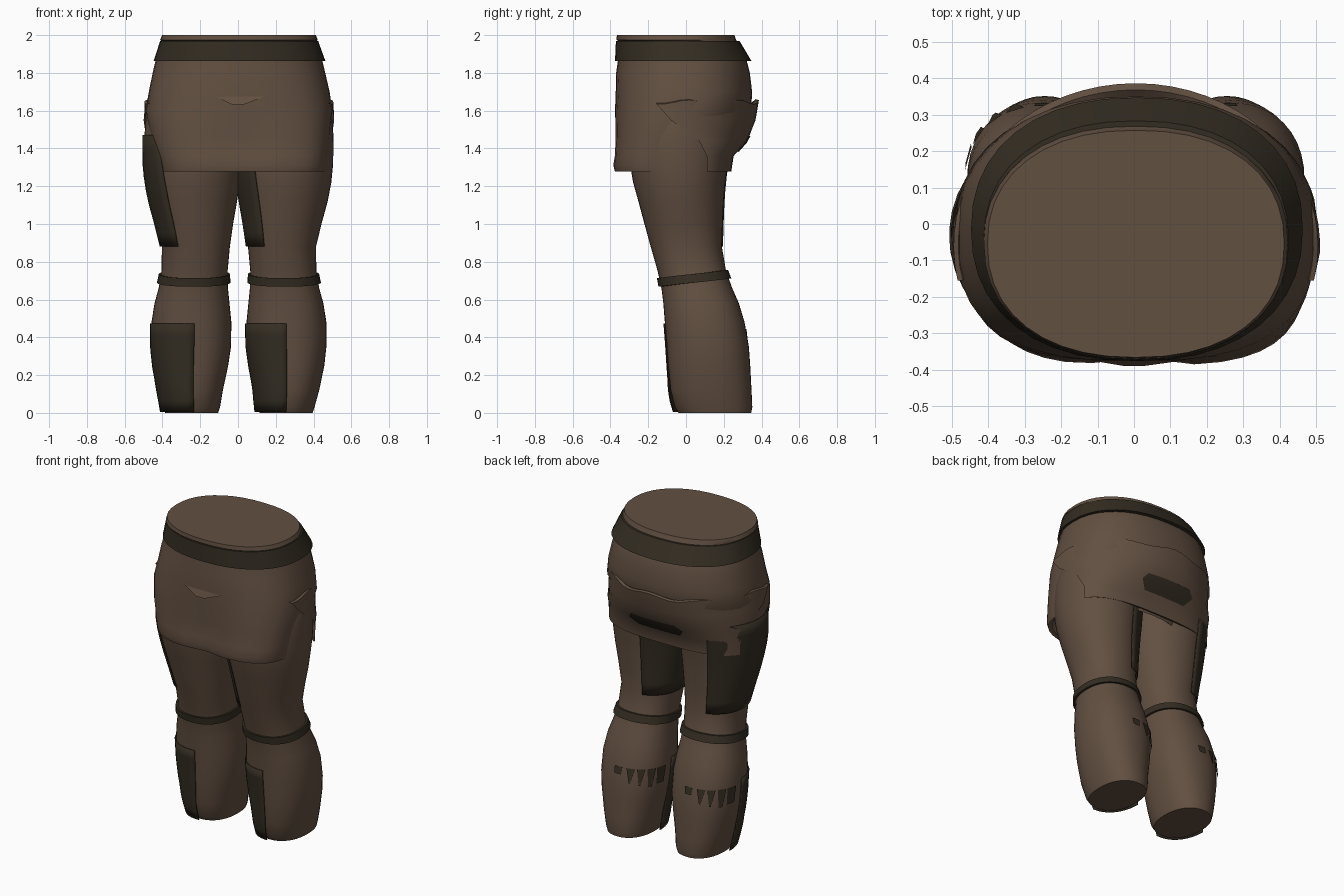
import bpy, bmesh, math

if "Cube" in bpy.data.objects:
    bpy.data.objects.remove(bpy.data.objects["Cube"])

def material(name, rgb):
    m = bpy.data.materials.new(name)
    m.diffuse_color = (*rgb, 1)
    m.use_nodes = True
    m.node_tree.nodes["Principled BSDF"].inputs["Base Color"].default_value = m.diffuse_color
    return m

BROWN = material("brown cloth", (0.122, 0.079, 0.053))
DARK = material("dark leather", (0.034, 0.026, 0.016))

def finish(name, bm, mat, angle=40):
    me = bpy.data.meshes.new(name)
    bm.to_mesh(me)
    bm.free()
    me.materials.append(mat)
    ob = bpy.data.objects.new(name, me)
    bpy.context.collection.objects.link(ob)
    bpy.ops.object.select_all(action='DESELECT')
    ob.select_set(True)
    bpy.context.view_layer.objects.active = ob
    bpy.ops.object.shade_smooth_by_angle(angle=math.radians(angle))
    return ob

def make(name, rows, mat, closed=True, cap_low=False, cap_top=False):
    """Skin a list of point rows into a smooth surface."""
    bm = bmesh.new()
    vr = [[bm.verts.new(p) for p in r] for r in rows]
    n = len(vr[0])
    for a, b in zip(vr, vr[1:]):
        for i in range(n if closed else n - 1):
            j = (i + 1) % n
            bm.faces.new((a[i], a[j], b[j], b[i]))
    if cap_low:
        bm.faces.new(vr[0][::-1])
    if cap_top:
        bm.faces.new(vr[-1])
    return finish(name, bm, mat)

def oval(x0, x1, y0, y1, deg, p=2.25, off=0.0):
    """Point on a rounded oval filling the given x and y extents."""
    c, s = math.cos(math.radians(deg)), math.sin(math.radians(deg))
    f = lambda v: math.copysign(abs(v) ** (2 / p), v)
    return ((x0 + x1) / 2 + ((x1 - x0) / 2 + off) * f(c),
            (y0 + y1) / 2 + ((y1 - y0) / 2 + off) * f(s))

N = 40
RING = [360 * i / N for i in range(N)]

# hips with the front hem: z, x0, x1, front y, back y, squareness of the front
HIPS = [(1.29, -.39, .44, -.362, .20, 3.2), (1.278, -.412, .463, -.38, .21, 3.2),
        (1.31, -.42, .47, -.388, .22, 3.2), (1.36, -.435, .475, -.38, .23, 3.2),
        (1.46, -.465, .487, -.376, .27, 3.0), (1.60, -.49, .50, -.376, .345, 2.7),
        (1.70, -.472, .485, -.372, .35, 2.5), (1.80, -.452, .462, -.37, .338, 2.35),
        (1.87, -.435, .445, -.36, .32, 2.25), (1.97, -.407, .417, -.36, .268, 2.25),
        (1.975, -.412, .422, -.368, .265, 2.25), (2.0, -.402, .412, -.366, .257, 2.25)]

def hip_row(z, x0, x1, y0, y1, p):
    row = []
    for d in RING:
        back = 2.0 if z < 1.5 else 2.25
        x, y = oval(x0, x1, y0, y1, d, p if d > 180 else back)
        if y < -.1 and z < 1.6:                       # soft thigh bulges in the front cloth
            y += .022 * math.exp(-(x / .09) ** 2)
        row.append((x, y, z))
    return row

make("hips", [hip_row(*r) for r in HIPS], BROWN, cap_top=True)

# flared belt
BELT = [(1.862, -.43, .44, -.355, .32), (1.862, -.447, .463, -.376, .347),
        (1.97, -.412, .424, -.371, .283), (1.97, -.40, .41, -.355, .26)]
make("belt", [[(*oval(*r[1:], d), r[0]) for d in RING] for r in BELT], DARK)

# seat flap hanging behind: z, half width, back y, y of its side ends, squareness
FLAP = [(1.29, .485, .215, .11, 3.0), (1.278, .50, .24, .11, 3.0), (1.36, .503, .252, .11, 2.9),
        (1.44, .505, .325, .07, 2.4), (1.55, .505, .368, -.08, 2.05), (1.645, .50, .386, -.155, 2.0),
        (1.65, .487, .368, -.155, 2.0), (1.62, .465, .325, -.14, 2.0)]
FY = -.06

def flap_pt(z, rx, yb, p, d, off=0.0):
    ry = yb - FY
    x, y = oval(.005 - rx, .005 + rx, FY - ry, FY + ry, d, p, off)
    wave = .011 * math.sin(math.radians(d * 9)) if z > 1.63 else 0
    return (x, y, z + wave)

def flap_row(z, rx, yb, ye, p):
    k = (ye - FY) / (yb - FY)
    a = math.degrees(math.asin(math.copysign(abs(k) ** (p / 2), k)))
    return [flap_pt(z, rx, yb, p, a + (180 - 2 * a) * i / 36) for i in range(37)]

make("seat_flap", [flap_row(*r) for r in FLAP], BROWN, closed=False)

# dark tear patch in the seat flap
make("seat_patch", [[flap_pt(z, rx, yb, p, d, .006) for d in ds] for z, rx, yb, p, ds in (
    (1.38, .504, .272, 2.75, (80, 87, 94, 101)), (1.43, .505, .317, 2.45, (73, 85, 97, 108)),
    (1.465, .505, .336, 2.3, (75, 85, 95, 104)))], DARK, closed=False)

# small folded tear on the front
bm = bmesh.new()
bm.faces.new([bm.verts.new(p) for p in ((-.12, -.374, 1.674), (-.03, -.389, 1.632),
                                        (.03, -.389, 1.632), (.14, -.374, 1.674))])
finish("front_fold", bm, BROWN)

# leg: z, inner x, outer x, front y, back y
LEG = [(0, .115, .395, -.04, .345), (.03, .105, .405, -.06, .351), (.12, .09, .43, -.082, .347),
       (.25, .062, .457, -.095, .34), (.35, .047, .468, -.102, .333), (.48, .045, .468, -.112, .31),
       (.58, .055, .452, -.12, .28), (.66, .063, .43, -.13, .245), (.75, .065, .415, -.15, .212),
       (.88, .053, .413, -.187, .19), (1.0, .036, .442, -.22, .194), (1.12, .015, .475, -.252, .20),
       (1.22, 0, .494, -.28, .208), (1.32, -.005, .504, -.297, .222), (1.47, -.005, .505, -.295, .235),
       (1.58, .02, .498, -.25, .235), (1.64, .05, .485, -.19, .19)]
MID = .005                                           # mirror line between the legs

def leg_pt(side, z, deg, off=0.0):
    for a, b in zip(LEG, LEG[1:]):
        if z <= b[0]:
            break
    t = min(1, max(0, (z - a[0]) / (b[0] - a[0])))
    xi, xo, y0, y1 = (u + (v - u) * t for u, v in zip(a[1:], b[1:]))
    x0, x1 = (xi, xo) if side > 0 else (2 * MID - xo, 2 * MID - xi)
    p = 2.25 - .25 * min(1, max(0, (z - .75) / .4))   # rounder thighs
    return (*oval(x0, x1, y0, y1, deg, p, off), z)

def plate(name, side, z0, z1, start, end, off, flare=0.0):
    """Thin sheet on a leg; end gives its front angle at bottom and top."""
    rows = []
    for k in range(9):
        t = k / 8
        b = end[0] + (end[1] - end[0]) * t
        o = off + flare * (1 - t) ** 4
        rows.append([leg_pt(side, z0 + (z1 - z0) * t, start + (b - start) * i / 12, o)
                     for i in range(13)])
    ob = make(name, rows, DARK, closed=False)
    m = ob.modifiers.new("thickness", 'SOLIDIFY')
    m.thickness, m.offset = .006, -1

for side, tag in ((-1, "left"), (1, "right")):
    make(tag + "_leg", [[leg_pt(side, r[0], d) for d in RING] for r in LEG], BROWN,
         cap_low=True, cap_top=True)

    # knee strap, higher at the back
    strap = []
    for z, off in ((.69, -.01), (.69, .014), (.735, .012), (.735, -.01)):
        strap.append([leg_pt(side, z + .022 * math.sin(math.radians(d)), d, off) for d in RING])
    make(tag + "_knee_strap", strap, DARK)

    # same-sided thigh and shin plates
    plate(tag + "_thigh_plate", side, .88, 1.47, 105, (242, 228), .012)
    shin_end = 273 if side < 0 else 270
    plate(tag + "_shin_plate", side, .006, .472, 182, (shin_end, shin_end), .008, .018)

    # ragged teeth behind the shin
    bm = bmesh.new()
    for d, w, h, taper in ((90, 11, .045, .8), (109, 14, .09, .15), (126, 14, .10, .2),
                           (144, 15, .11, .45), (162, 17, .10, .8)):
        top = [leg_pt(side, .445, d + s * w / 2, .008) for s in (-1, 1)]
        low = [leg_pt(side, .445 - h, d + s * w / 2 * taper, .008) for s in (1, -1)]
        bm.faces.new([bm.verts.new(p) for p in reversed(top + low)])
    bmesh.ops.recalc_face_normals(bm, faces=bm.faces)
    finish(tag + "_shin_teeth", bm, DARK)
